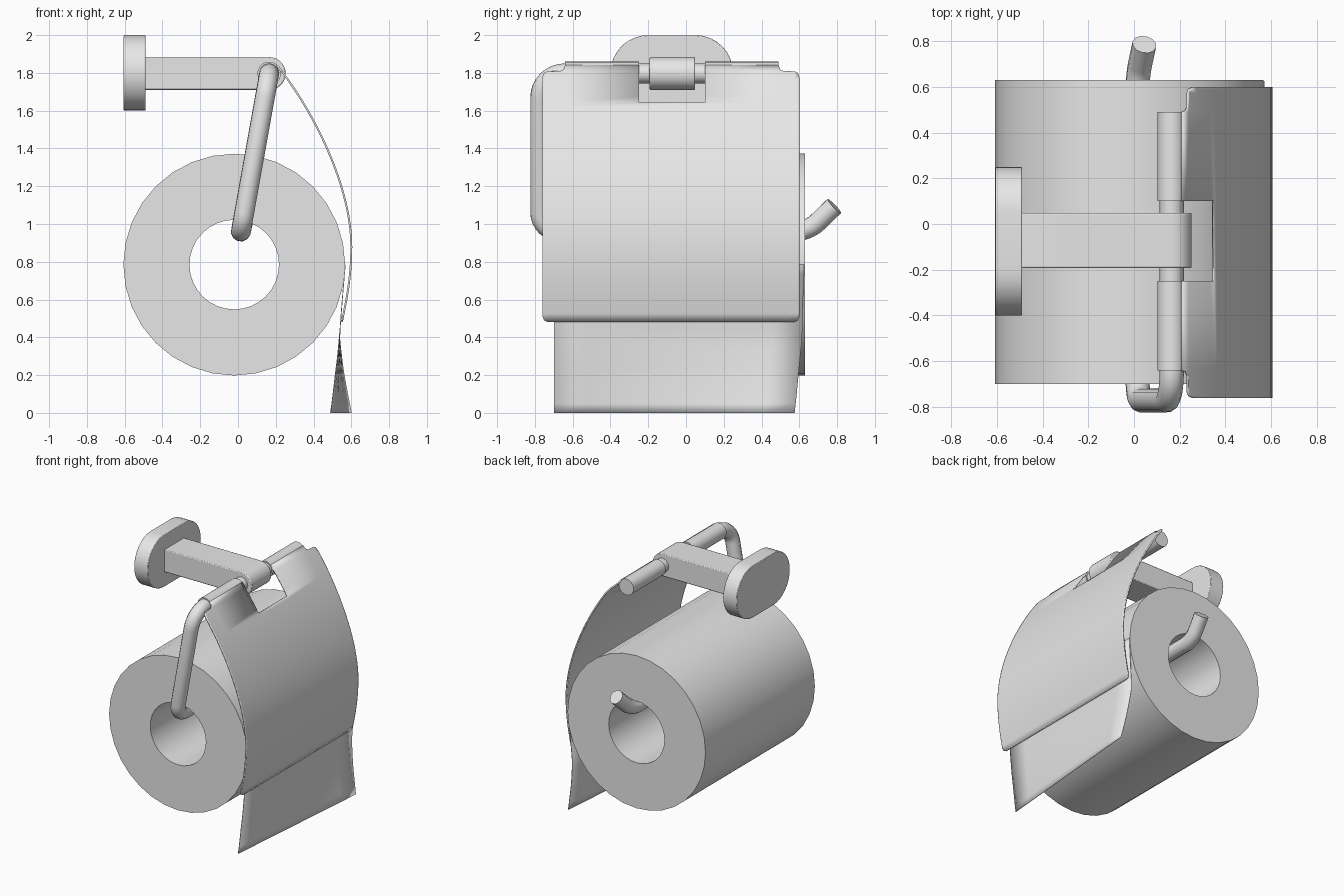
import bpy, bmesh, math
from mathutils import Vector, geometry

if "Cube" in bpy.data.objects:
    bpy.data.objects.remove(bpy.data.objects["Cube"])

grey = bpy.data.materials.new("light_grey")
grey.use_nodes = True
GREY = (0.8, 0.8, 0.8, 1)
grey.diffuse_color = GREY
grey.node_tree.nodes["Principled BSDF"].inputs["Base Color"].default_value = GREY


def finish(name, bm, thickness=0, bevel=0):
    """Turn a bmesh into a smooth shaded object."""
    bmesh.ops.remove_doubles(bm, verts=bm.verts, dist=0.0005)
    bmesh.ops.recalc_face_normals(bm, faces=bm.faces)
    mesh = bpy.data.meshes.new(name)
    bm.to_mesh(mesh)
    bm.free()
    obj = bpy.data.objects.new(name, mesh)
    bpy.context.collection.objects.link(obj)
    mesh.materials.append(grey)
    bpy.ops.object.select_all(action='DESELECT')
    obj.select_set(True)
    bpy.context.view_layer.objects.active = obj
    bpy.ops.object.shade_smooth_by_angle(angle=math.radians(35))
    if thickness:
        mod = obj.modifiers.new("thickness", 'SOLIDIFY')
        mod.thickness, mod.offset = thickness, 0
    if bevel:
        mod = obj.modifiers.new("bevel", 'BEVEL')
        mod.width, mod.segments, mod.limit_method = bevel, 2, 'ANGLE'
    return obj


def prism(name, outline, shift, bevel=0):
    """Extrude a flat closed outline by a vector."""
    bm = bmesh.new()
    face = bm.faces.new([bm.verts.new(p) for p in outline])
    new = bmesh.ops.extrude_face_region(bm, geom=[face])["geom"]
    bmesh.ops.translate(bm, vec=shift, verts=[v for v in new if isinstance(v, bmesh.types.BMVert)])
    bm.faces.ensure_lookup_table()
    return finish(name, bm, bevel=bevel)


def arc(u, v, radius, start, end, steps):
    angles = [math.radians(start + (end - start) * i / steps) for i in range(steps + 1)]
    return [(u + radius * math.cos(a), v + radius * math.sin(a)) for a in angles]


def sheet(name, grid, thickness, keep=lambda centre: True):
    """Skin a grid of points, leaving out cells that are cut away."""
    bm = bmesh.new()
    for a, b in zip(grid, grid[1:]):
        for i in range(len(a) - 1):
            corners = []
            for p in (a[i], a[i + 1], b[i + 1], b[i]):
                if all((Vector(p) - Vector(q)).length > 0.001 for q in corners):
                    corners.append(p)
            centre = sum((Vector(p) for p in corners), Vector()) / len(corners)
            if len(corners) > 2 and keep(centre):
                bm.faces.new([bm.verts.new(p) for p in corners])
    return finish(name, bm, thickness)


def lookup(points, t):
    """Piecewise linear value at t for sorted (t, value) pairs."""
    if t <= points[0][0]:
        return points[0][1]
    for (t0, v0), (t1, v1) in zip(points, points[1:]):
        if t <= t1:
            return v0 + (v1 - v0) * (t - t0) / (t1 - t0)
    return points[-1][1]


# Wall plate: upright stadium
outline = arc(0.05, 1.8, 0.2, -90, 90, 16) + arc(-0.2, 1.8, 0.2, 90, 270, 16)
prism("wall_plate", [(-0.605, y, z) for y, z in outline], (0.115, 0, 0), 0.004)

# Arm with a rounded knuckle around the bar
PIVOT_X, PIVOT_Z = 0.165, 1.797
outline = [(-0.5, 1.71), *arc(PIVOT_X, PIVOT_Z, 0.087, -90, 90, 16), (-0.5, 1.884)]
prism("support_arm", [(x, -0.192, z) for x, z in outline], (0, 0.24, 0), 0.006)

# Cover sleeves on the bar
for side, y in (("front", -0.64), ("back", 0.10)):
    ring = arc(PIVOT_X, PIVOT_Z, 0.062, 0, 360, 24)[:-1]
    prism(side + "_cover_sleeve", [(x, y, z) for x, z in ring], (0, 0.39, 0))

# Paper roll: hollow cylinder
bm = bmesh.new()
SIDES = 32
rings = []
for radius, y in ((0.587, -0.70), (0.587, 0.63), (0.237, 0.63), (0.237, -0.70)):
    rings.append([bm.verts.new((x, y, z)) for x, z in arc(-0.02, 0.785, radius, 0, 360, SIDES)[:-1]])
for k in range(4):
    a, b = rings[k], rings[(k + 1) % 4]
    for i in range(SIDES):
        j = (i + 1) % SIDES
        bm.faces.new((a[i], a[j], b[j], b[i]))
finish("paper_roll", bm)

# Bent holder bar: straight runs joined by rounded bends
corners = [Vector(p) for p in ((PIVOT_X, 0.485, PIVOT_Z), (PIVOT_X, -0.772, PIVOT_Z),
                               (0.015, -0.772, 0.96), (0.015, 0.645, 0.96), (0.045, 0.785, 1.095))]
path = [corners[0]]
for before, corner, after, r in zip(corners, corners[1:], corners[2:], (0.13, 0.1, 0.07)):
    start = corner + (before - corner).normalized() * r
    end = corner + (after - corner).normalized() * r
    path += geometry.interpolate_bezier(start, start.lerp(corner, 0.55), end.lerp(corner, 0.55), end, 9)
path.append(corners[-1])
curve = bpy.data.curves.new("holder_bar", 'CURVE')
curve.dimensions = '3D'
curve.bevel_depth, curve.bevel_resolution, curve.use_fill_caps = 0.053, 4, True
spline = curve.splines.new('POLY')
spline.points.add(len(path) - 1)
for point, p in zip(spline.points, path):
    point.co = (*p, 1)
curve.materials.append(grey)
bar = bpy.data.objects.new("holder_bar", curve)
bpy.context.collection.objects.link(bar)
bpy.ops.object.select_all(action='DESELECT')
bar.select_set(True)
bpy.context.view_layer.objects.active = bar
bpy.ops.object.convert(target='MESH')
bpy.ops.object.shade_smooth_by_angle(angle=math.radians(35))

# Curved cover plate with a notch for the arm and rounded corners
TOP, BOTTOM = 1.84, 0.483
upper = geometry.interpolate_bezier(*map(Vector, ((0.207, TOP), (0.4, 1.6), (0.6, 1.2), (0.6, 0.88))), 20)
lower = geometry.interpolate_bezier(*map(Vector, ((0.6, 0.88), (0.6, 0.72), (0.575, 0.6), (0.55, BOTTOM))), 9)
profile = sorted((p.y, p.x) for p in upper + lower[1:])
NOTCH = (-0.25, 0.10, 1.64)
rows = sorted([z for z, x in profile] + [NOTCH[2], 1.805])
top_edge = [(-0.76, 1.775), (-0.752, 1.797), (-0.735, 1.805), (-0.665, 1.807), (-0.648, 1.815), (-0.64, TOP),
            (0.49, TOP), (0.498, 1.815), (0.515, 1.807), (0.575, 1.805), (0.592, 1.797), (0.60, 1.775)]
bottom_edge = [(-0.76, 0.513), (-0.752, 0.492), (-0.735, BOTTOM), (0.575, BOTTOM), (0.592, 0.492), (0.60, 0.513)]
columns = sorted({y for y, z in top_edge} | set(NOTCH[:2]))
grid = []
for y in columns:
    heights = [min(max(z, lookup(bottom_edge, y)), lookup(top_edge, y)) for z in rows]
    grid.append([(lookup(profile, z), y, z) for z in heights])
sheet("cover_plate", grid, 0.01,
      lambda c: not (NOTCH[0] < c.y < NOTCH[1] and c.z > NOTCH[2]))

# Loose paper end: leaves the roll and twists toward the bottom
middle = [(0, 0.545), (0.2, 0.538), (0.4, 0.537), (0.6, 0.552), (0.785, 0.568)]
back_edge = [(0, 0.575), (0.1, 0.586), (0.25, 0.6), (0.4, 0.615), (0.785, 0.625)]
grid = []
for i in range(17):
    z = 0.785 * i / 16
    twist = 0.11 * max(0, 1 - z / 0.42) ** 1.3
    back = lookup(back_edge, z)
    row = []
    for j in range(9):
        t = j / 8
        row.append((lookup(middle, z) + twist * (t - 0.5), -0.698 + (back + 0.698) * t, z))
    grid.append(row)
sheet("loose_paper_end", grid, 0.004)
